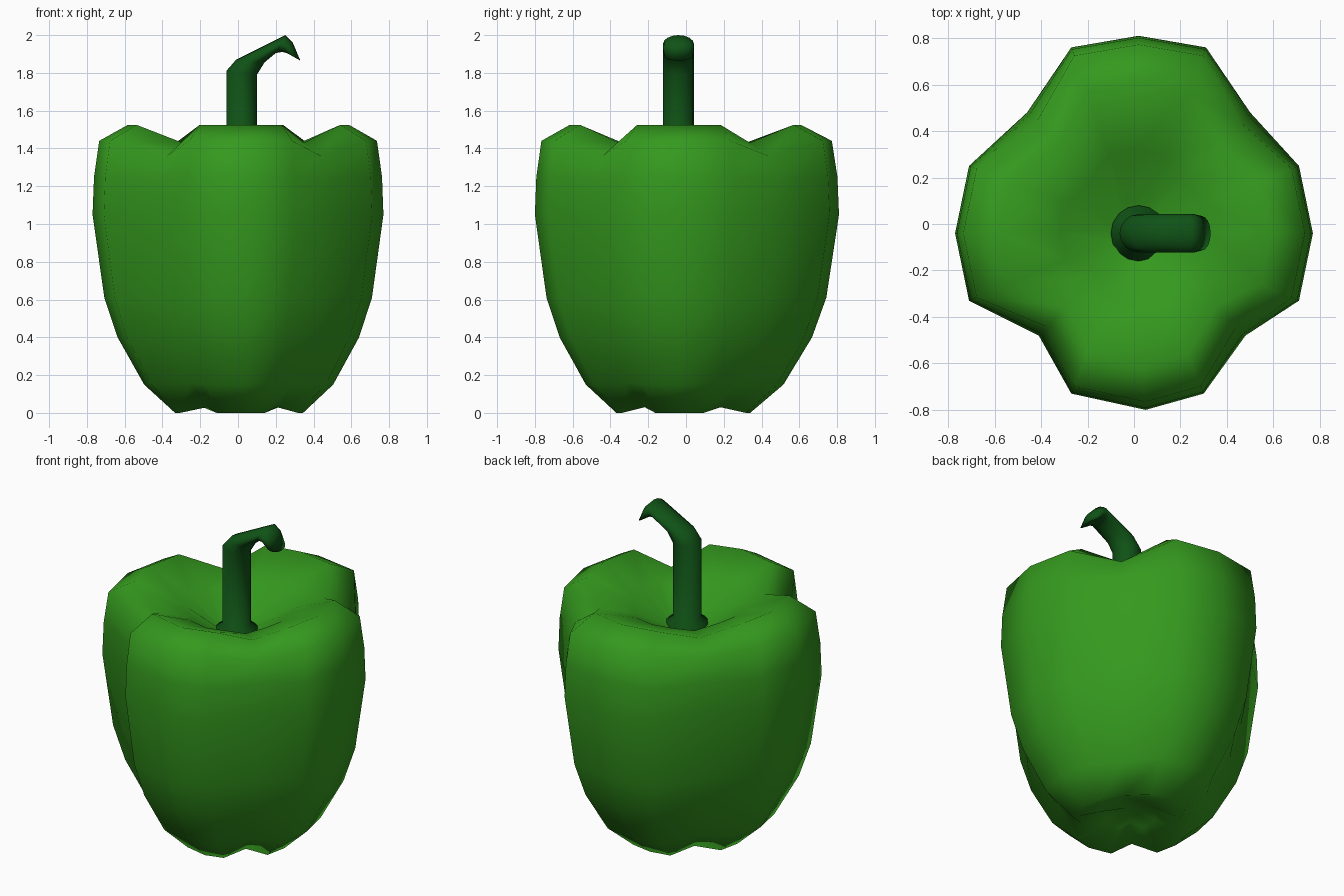
import bpy, bmesh, math

if "Cube" in bpy.data.objects:
    bpy.data.objects.remove(bpy.data.objects["Cube"])

CX, CY = 0.01, -0.03  # axis of fruit and stem


def material(name, color):
    m = bpy.data.materials.new(name)
    m.diffuse_color = color
    m.use_nodes = True
    m.node_tree.nodes["Principled BSDF"].inputs["Base Color"].default_value = m.diffuse_color
    return m


def loft(name, rings, start, end, mat):
    """Skin a list of equal-length rings, closing both ends to a point."""
    bm = bmesh.new()
    loops = [[bm.verts.new(p) for p in r] for r in rings]
    n = len(loops[0])
    for a, b in zip(loops, loops[1:]):
        for i in range(n):
            j = (i + 1) % n
            bm.faces.new((a[i], a[j], b[j], b[i]))
    for loop, tip in ((loops[0], start), (loops[-1], end)):
        v = bm.verts.new(tip)
        for i in range(n):
            bm.faces.new((loop[i], loop[(i + 1) % n], v))
    bmesh.ops.recalc_face_normals(bm, faces=bm.faces)
    for f in bm.faces:
        f.smooth = True
    me = bpy.data.meshes.new(name)
    bm.to_mesh(me)
    bm.free()
    me.materials.append(mat)
    ob = bpy.data.objects.new(name, me)
    bpy.context.collection.objects.link(ob)
    return ob


green = material("pepper_green", (0.035, 0.32, 0.013, 1))
dark = material("stem_green", (0.005, 0.085, 0.008, 1))

# Widest cross-section: four lobes with grooves at every fourth point
outline = [(0.77, -0.04), (0.71, 0.25), (0.50, 0.48), (0.31, 0.76),
           (0.02, 0.81), (-0.27, 0.76), (-0.46, 0.48), (-0.71, 0.25),
           (-0.77, -0.04), (-0.71, -0.33), (-0.41, -0.48), (-0.27, -0.73),
           (0.05, -0.80), (0.30, -0.73), (0.48, -0.48), (0.71, -0.33)]

# Scale of the outline, height on the lobes, height in the grooves, groove scale
levels = [(0.20, 0.07, 0.10, 1.0), (0.44, 0.00, 0.03, 0.95),
          (0.65, 0.15, 0.16, 0.97), (0.83, 0.40, 0.40, 1.0),
          (0.92, 0.61, 0.61, 1.0), (1.00, 1.05, 1.05, 1.0),
          (0.99, 1.25, 1.23, 0.99), (0.955, 1.44, 1.36, 0.96),
          (0.76, 1.525, 1.43, 0.95), (0.42, 1.42, 1.38, 1.0),
          (0.15, 1.29, 1.29, 1.0)]

# Fruit body
rings = []
for s, z_lobe, z_groove, g in levels:
    ring = []
    for i, (x, y) in enumerate(outline):
        groove = i % 4 == 2
        k = s * g if groove else s
        ring.append((CX + (x - CX) * k, CY + (y - CY) * k,
                     z_groove if groove else z_lobe))
    rings.append(ring)
loft("pepper_body", rings, (CX, CY, 0.12), (CX, CY, 1.27), green)

# Stem: outer and inner side points (x, z) of each ring, half width in y
stem = [((-0.10, 1.27), (0.14, 1.27), 0.12), ((-0.10, 1.30), (0.14, 1.30), 0.12),
        ((-0.062, 1.33), (0.10, 1.33), 0.082), ((-0.062, 1.81), (0.10, 1.79), 0.082),
        ((-0.01, 1.87), (0.14, 1.855), 0.082), ((0.25, 2.0), (0.20, 1.905), 0.082),
        ((0.29, 1.96), (0.23, 1.91), 0.082), ((0.33, 1.865), (0.25, 1.91), 0.075)]
rings = []
for (ax, az), (bx, bz), w in stem:
    ring = []
    for i in range(16):
        t = math.tau * i / 16
        c = math.cos(t) / 2
        ring.append(((ax + bx) / 2 + (ax - bx) * c, -0.04 + w * math.sin(t),
                     (az + bz) / 2 + (az - bz) * c))
    rings.append(ring)
loft("stem", rings, (0.02, -0.04, 1.27), (0.27, -0.04, 1.915), dark)
